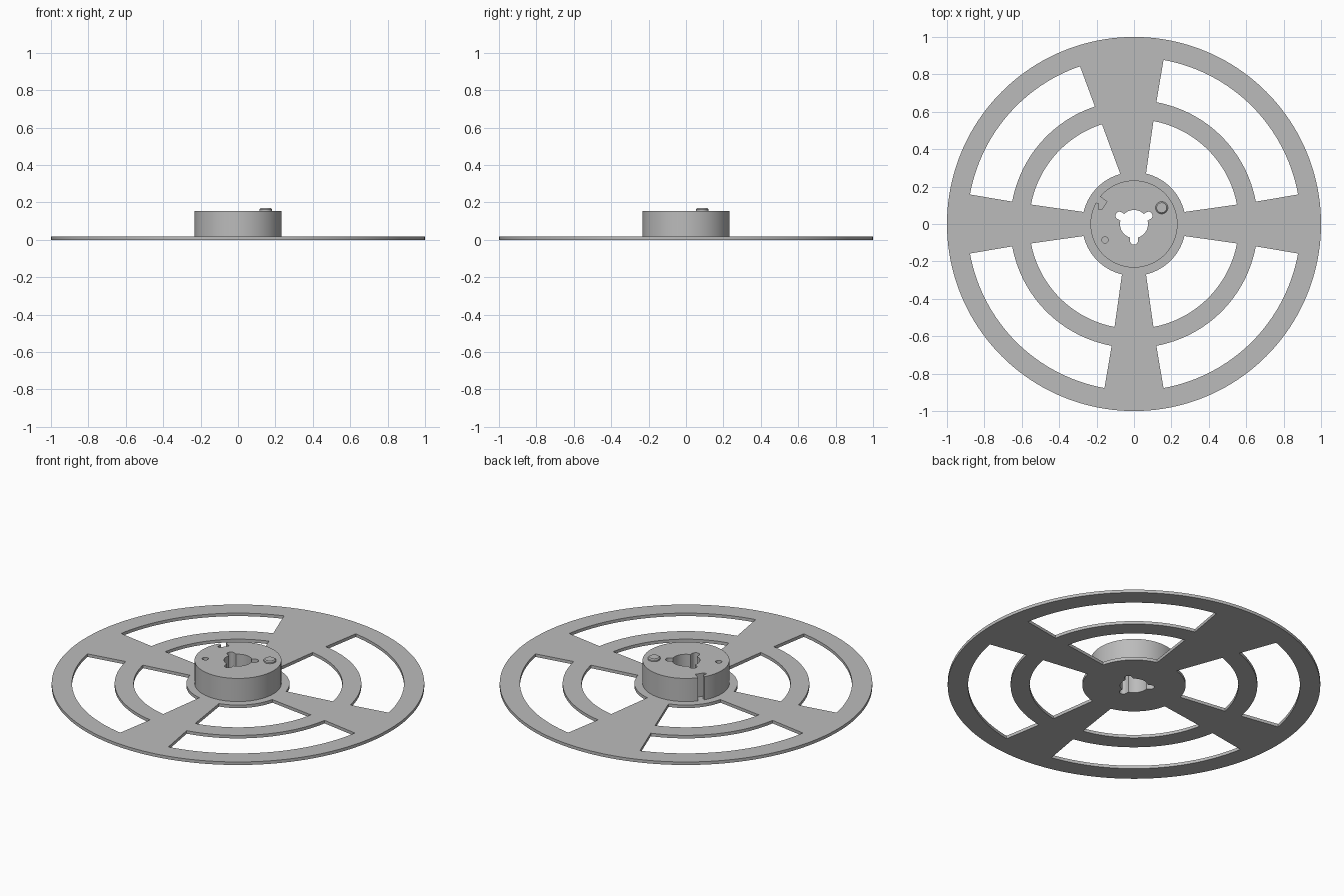
import bpy
import bmesh
from math import cos, sin, radians, atan2, degrees, sqrt, asin

cube = bpy.data.objects.get("Cube")
if cube:
    bpy.data.objects.remove(cube, do_unlink=True)

FLANGE_TOP, HUB_TOP, HUB_R = 0.018, 0.155, 0.233

grey = bpy.data.materials.new("light grey")
grey.use_nodes = True
grey.diffuse_color = (0.5, 0.5, 0.5, 1)
grey.node_tree.nodes["Principled BSDF"].inputs["Base Color"].default_value = (0.5, 0.5, 0.5, 1)


def arc(r, a0, a1, n, cx=0, cy=0):
    """Points along an arc, angles in degrees, both ends included."""
    angles = [radians(a0 + (a1 - a0) * i / n) for i in range(n + 1)]
    return [(cx + r * cos(a), cy + r * sin(a)) for a in angles]


def circle(r, n, cx=0, cy=0):
    return arc(r, 0, 360, n, cx, cy)[:-1]


def finish(obj):
    obj.data.materials.clear()
    obj.data.materials.append(grey)
    bpy.ops.object.select_all(action='DESELECT')
    obj.select_set(True)
    bpy.context.view_layer.objects.active = obj
    bpy.ops.object.shade_smooth_by_angle(angle=radians(30))


def plate(name, loops, z0, z1):
    """Extrude an outline with holes between two heights."""
    curve = bpy.data.curves.new(name, 'CURVE')
    curve.dimensions, curve.fill_mode = '2D', 'BOTH'
    curve.extrude = (z1 - z0) / 2
    for pts in loops:
        spline = curve.splines.new('POLY')
        spline.points.add(len(pts) - 1)
        for p, (x, y) in zip(spline.points, pts):
            p.co = (x, y, 0, 1)
        spline.use_cyclic_u = True
    temp = bpy.data.objects.new(name + " outline", curve)
    bpy.context.collection.objects.link(temp)
    bpy.context.view_layer.update()
    mesh = bpy.data.meshes.new_from_object(
        temp.evaluated_get(bpy.context.evaluated_depsgraph_get()))
    bpy.data.objects.remove(temp, do_unlink=True)
    bm = bmesh.new()
    bm.from_mesh(mesh)
    bmesh.ops.translate(bm, verts=bm.verts, vec=(0, 0, (z0 + z1) / 2))
    bmesh.ops.remove_doubles(bm, verts=bm.verts, dist=1e-5)
    bmesh.ops.recalc_face_normals(bm, faces=bm.faces)
    bm.to_mesh(mesh)
    bm.free()
    mesh.name = name
    obj = bpy.data.objects.new(name, mesh)
    bpy.context.collection.objects.link(obj)
    finish(obj)


def window(r0, r1, quarter, near, wide):
    """Curved opening between two spokes; edge angles are (inner, outer)."""
    a = 90 * quarter
    end = wide if quarter == 1 else near   # one spoke is wider on this side
    if quarter == 1:
        inner = arc(r0, a + wide[0], a + 90 - near[0], 32)
        outer = arc(r1, a + 90 - near[1], a + wide[1], 32)
    else:
        inner = arc(r0, a + near[0], a + 90 - near[0], 32)
        outer = arc(r1, a + 90 - near[1], a + near[1], 32)
    return inner + outer


# Three-lobed spindle hole
SPINDLE_R, LOBE_R, LOBE_C = 0.075, 0.021, 0.09
half = degrees(asin(LOBE_R / SPINDLE_R))
spindle = []
for a in (30, 150, 270):
    c = radians(a)
    spindle += arc(LOBE_R, a - 90, a + 90, 12, LOBE_C * cos(c), LOBE_C * sin(c))
    spindle += arc(SPINDLE_R, a + half, a + 120 - half, 12)

# Flange with two rings of windows
windows = []
for q in range(4):
    windows.append(window(0.277, 0.56, q, (13.4, 10.7), (15.3, 17.8)))
    windows.append(window(0.662, 0.891, q, (10.4, 10.2), (18.4, 18.9)))
plate("flange", [circle(1, 160), spindle] + windows, 0, FLANGE_TOP)

# Hub with a hooked film slot cut into its rim and a small locating hole
slot = [(-0.187, 0.108), (-0.19, 0.077), (-0.172, 0.077), (-0.144, 0.12)]
rim = arc(HUB_R, 150.5 - 360, 141.2, 100)
hub_outline = rim + slot[::-1]
plate("hub", [hub_outline, spindle, circle(0.017, 24, -0.155, -0.085)],
      FLANGE_TOP, HUB_TOP)

# Locating peg with a chamfered top
bm = bmesh.new()
profile = [(0.033, HUB_TOP - 0.005), (0.033, 0.163), (0.027, 0.169)]
rings = [[bm.verts.new((x, y, z)) for x, y in circle(r, 32, 0.148, 0.087)]
         for r, z in profile]
for low, high in zip(rings, rings[1:]):
    for i in range(32):
        j = (i + 1) % 32
        bm.faces.new((low[i], low[j], high[j], high[i]))
bm.faces.new(rings[-1])
bm.faces.new(rings[0][::-1])
mesh = bpy.data.meshes.new("locating_peg")
bm.to_mesh(mesh)
bm.free()
peg = bpy.data.objects.new("locating_peg", mesh)
bpy.context.collection.objects.link(peg)
finish(peg)
